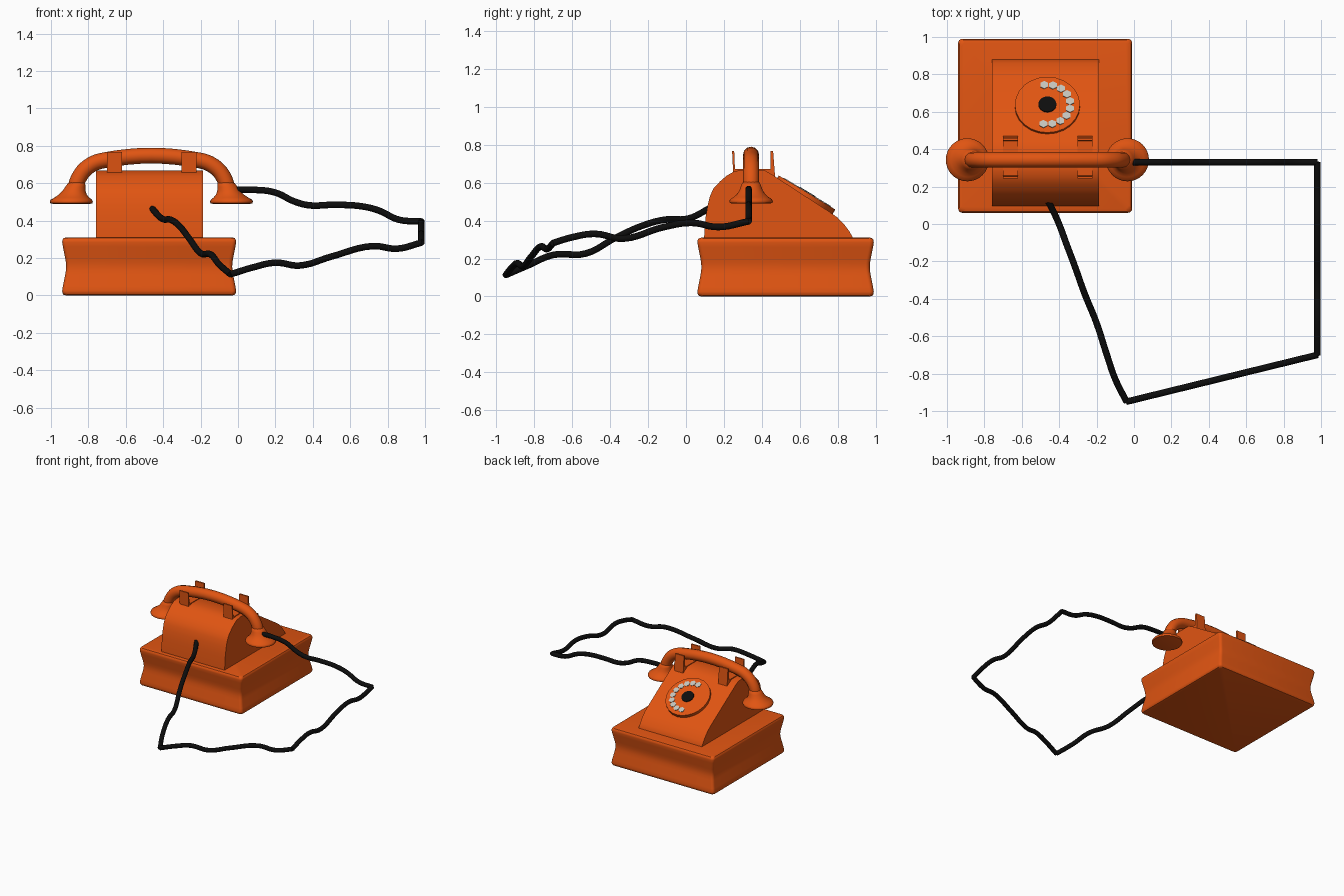
import bpy, bmesh, math
from mathutils import Matrix, Vector

if "Cube" in bpy.data.objects:
    bpy.data.objects.remove(bpy.data.objects["Cube"])

CX = -0.463          # middle of the telephone in x
HY = 0.343           # handset line in y


def material(name, rgb):
    m = bpy.data.materials.new(name)
    m.diffuse_color = (*rgb, 1)
    m.use_nodes = True
    m.node_tree.nodes["Principled BSDF"].inputs["Base Color"].default_value = m.diffuse_color
    return m


ORANGE = material("orange", (0.75, 0.09, 0.006))
BLACK = material("black", (0.004, 0.004, 0.004))
GREY = material("grey", (0.55, 0.55, 0.5))


def finish(obj, mat, angle=30):
    obj.data.materials.clear()
    obj.data.materials.append(mat)
    bpy.ops.object.select_all(action='DESELECT')
    obj.select_set(True)
    bpy.context.view_layer.objects.active = obj
    if obj.type == 'CURVE':
        bpy.ops.object.convert(target='MESH')
    bpy.ops.object.shade_smooth_by_angle(angle=math.radians(angle))
    return bpy.context.object


def from_bmesh(name, bm, mat, angle=30):
    bmesh.ops.recalc_face_normals(bm, faces=bm.faces)
    me = bpy.data.meshes.new(name)
    bm.to_mesh(me)
    bm.free()
    obj = bpy.data.objects.new(name, me)
    bpy.context.collection.objects.link(obj)
    return finish(obj, mat, angle)


def loft(name, rings, mat, angle=30):
    bm = bmesh.new()
    rows = [[bm.verts.new(p) for p in ring] for ring in rings]
    n = len(rows[0])
    for a, b in zip(rows, rows[1:]):
        for i in range(n):
            bm.faces.new((a[i], a[(i + 1) % n], b[(i + 1) % n], b[i]))
    bm.faces.new(rows[0][::-1])
    bm.faces.new(rows[-1])
    return from_bmesh(name, bm, mat, angle)


def extrude_x(name, profile, x0, x1, mat, angle=30):
    return loft(name, [[(x, y, z) for y, z in profile] for x in (x0, x1)], mat, angle)


def disc(name, radius, depth, sides, matrix, mat):
    bm = bmesh.new()
    bmesh.ops.create_cone(bm, cap_ends=True, segments=sides, radius1=radius,
                          radius2=radius, depth=depth, matrix=matrix)
    return from_bmesh(name, bm, mat)


def tube(name, splines, radius, mat, res=6):
    cu = bpy.data.curves.new(name, 'CURVE')
    cu.dimensions = '3D'
    cu.bevel_depth = radius
    cu.bevel_resolution = 4
    cu.resolution_u = res
    cu.use_fill_caps = True
    for pts in splines:
        sp = cu.splines.new('BEZIER')
        sp.bezier_points.add(len(pts) - 1)
        for bp, p in zip(sp.bezier_points, pts):
            bp.co = p
            bp.handle_left_type = bp.handle_right_type = 'AUTO'
    obj = bpy.data.objects.new(name, cu)
    bpy.context.collection.objects.link(obj)
    return finish(obj, mat, 50)


# Base: rounded square with a pinched waist
def rounded_square(inset, z, half=0.465, r=0.022):
    h, pts = half - inset, []
    for k, (sx, sy) in enumerate([(1, 1), (-1, 1), (-1, -1), (1, -1)]):
        for j in range(5):
            a = math.pi / 2 * (k + j / 4)
            pts.append((CX - 0.012 + sx * (h - r) + r * math.cos(a),
                        0.525 + sy * (h - r) + r * math.sin(a), z))
    return pts


base_profile = [(0.02, 0), (0.007, 0.004), (0.001, 0.014), (0, 0.025), (0.004, 0.05),
                (0.016, 0.11), (0.02, 0.135), (0.021, 0.155), (0.02, 0.175),
                (0.016, 0.2), (0.004, 0.26), (0, 0.285), (0.001, 0.296),
                (0.007, 0.306), (0.02, 0.31)]
loft("base", [rounded_square(i, z) for i, z in base_profile], ORANGE, 40)

# Body: side profile carried across the width
body_profile = [(0.093, 0.28), (0.096, 0.32), (0.104, 0.42), (0.115, 0.485), (0.127, 0.53),
                (0.145, 0.57), (0.18, 0.607), (0.215, 0.637), (0.255, 0.66), (0.30, 0.667),
                (0.41, 0.667), (0.45, 0.645), (0.755, 0.447), (0.80, 0.415), (0.835, 0.378),
                (0.86, 0.345), (0.88, 0.31), (0.88, 0.28)]
extrude_x("body", body_profile, -0.76, -0.188, ORANGE)

# Cradle brackets: two U-shaped straps
strap = [(0.243, 0.768), (0.254, 0.768), (0.258, 0.673), (0.445, 0.673), (0.446, 0.768),
         (0.459, 0.768), (0.470, 0.625), (0.42, 0.60), (0.249, 0.64)]
for side, x in (("left", -0.66), ("right", -0.263)):
    extrude_x("cradle_" + side, strap, x - 0.04, x + 0.04, ORANGE)

# Dial with hub and finger marks
dial = Matrix.Translation((CX, 0.638, 0.548)) @ Matrix.Rotation(math.radians(-31), 4, 'X')
disc("dial", 0.174, 0.04, 24, dial @ Matrix.Translation((0, 0, -0.02)), ORANGE)
disc("dial_hub", 0.048, 0.012, 24, dial, BLACK)
for i in range(10):
    a = math.radians(98 - i * 22)
    spot = Matrix.Translation((0.123 * math.cos(a), 0.123 * math.sin(a), 0))
    disc(f"finger_mark_{i + 1}", 0.024, 0.008, 6, dial @ spot, GREY)

# Handset grip
half_grip = [(-0.412, 0.55), (-0.387, 0.63), (-0.335, 0.69), (-0.25, 0.723)]
grip = half_grip + [(-u, z) for u, z in reversed(half_grip)]
tube("handset_grip", [[(CX + u, HY, z) for u, z in grip]], 0.042, ORANGE, 8)

# Earpiece and mouthpiece: flared cups leaning into the grip
cup = [(0.10, 0.49, 0), (0.112, 0.493, 0), (0.115, 0.502, 0), (0.11, 0.512, 0),
       (0.092, 0.524, 0.003), (0.074, 0.54, 0.008), (0.061, 0.56, 0.015),
       (0.054, 0.58, 0.021), (0.046, 0.60, 0.028), (0.03, 0.61, 0.032)]
for name, s in (("earpiece", -1), ("mouthpiece", 1)):
    rings = [[(CX + s * (0.428 - dx) + r * math.cos(math.tau * i / 32),
               HY + r * math.sin(math.tau * i / 32), z) for i in range(32)]
             for r, z, dx in cup]
    loft(name, rings, ORANGE, 45)

# Cord: four wavy runs meeting at sharp corners
from_handset = [(x, 0.33, z) for x, z in [
    (-0.03, 0.565), (0.08, 0.565), (0.2, 0.55), (0.3, 0.503), (0.38, 0.482), (0.5, 0.484),
    (0.65, 0.478), (0.75, 0.455), (0.86, 0.405), (0.98, 0.396)]]
along_right = [(0.98, y, z) for y, z in [
    (0.33, 0.396), (0.17, 0.366), (0.03, 0.388), (-0.12, 0.365), (-0.33, 0.305),
    (-0.48, 0.33), (-0.60, 0.312), (-0.70, 0.282)]]
along_front = [(x, -0.70 - (0.98 - x) * 0.245, z) for x, z in [
    (0.98, 0.282), (0.85, 0.25), (0.72, 0.264), (0.5, 0.208), (0.33, 0.16),
    (0.2, 0.175), (0.08, 0.15), (-0.04, 0.113)]]
to_body = [(-0.04, -0.95, 0.113), (-0.10, -0.83, 0.165), (-0.145, -0.70, 0.219),
           (-0.2, -0.53, 0.226), (-0.265, -0.37, 0.31), (-0.315, -0.23, 0.373),
           (-0.36, -0.11, 0.405), (-0.405, 0.01, 0.41), (-0.46, 0.125, 0.465)]
tube("cord", [from_handset, along_right, along_front, to_body], 0.0175, BLACK)
